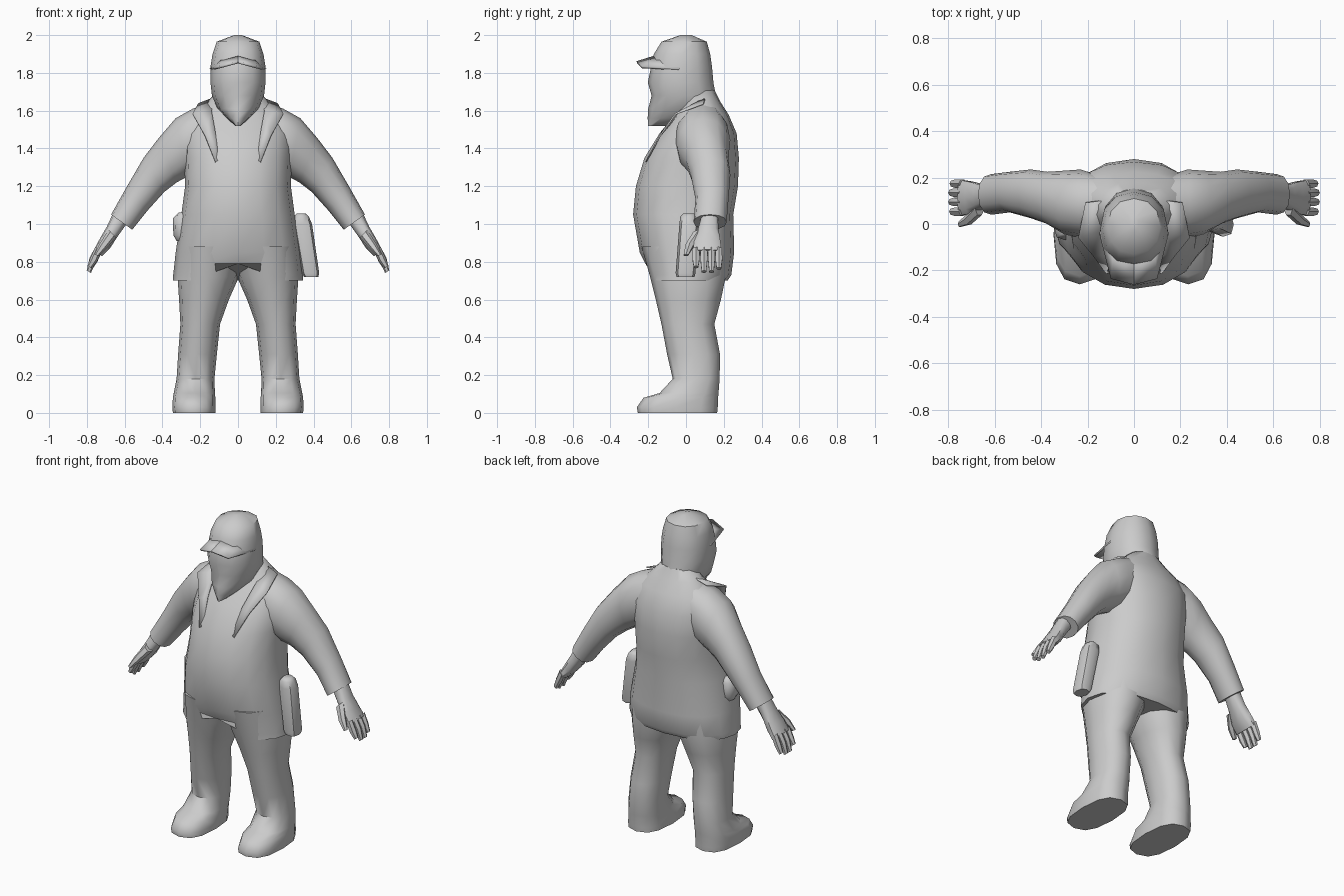
import bpy, bmesh, math
from mathutils import Vector

cube = bpy.data.objects.get("Cube")
if cube:
    bpy.data.objects.remove(cube, do_unlink=True)

GREY = (0.6, 0.6, 0.6, 1.0)
grey = bpy.data.materials.new("plain grey")
grey.use_nodes = True
grey.diffuse_color = GREY
grey.node_tree.nodes["Principled BSDF"].inputs["Base Color"].default_value = GREY


def finish(name, bm, mirror=False, thickness=0.0, angle=50):
    """Turn a bmesh into a shaded object, optionally mirrored or thickened."""
    bmesh.ops.recalc_face_normals(bm, faces=bm.faces)
    mesh = bpy.data.meshes.new(name)
    bm.to_mesh(mesh)
    bm.free()
    mesh.materials.append(grey)
    ob = bpy.data.objects.new(name, mesh)
    bpy.context.collection.objects.link(ob)
    bpy.ops.object.select_all(action='DESELECT')
    ob.select_set(True)
    bpy.context.view_layer.objects.active = ob
    bpy.ops.object.shade_smooth_by_angle(angle=math.radians(angle))
    if thickness:
        ob.modifiers.new("Thickness", 'SOLIDIFY').thickness = thickness
    if mirror:
        m = ob.modifiers.new("Mirror", 'MIRROR')
        m.use_mirror_merge = False
    return ob


def ring(a, b, y0, y1, n, e=2.0):
    """Rounded section between (x, z) points a and b, from y0 to y1."""
    pts = []
    for i in range(n):
        t = 2 * math.pi * i / n
        c, s = math.cos(t), math.sin(t)
        c = math.copysign(abs(c) ** (2 / e), c) if abs(c) > 1e-6 else 0
        s = math.copysign(abs(s) ** (2 / e), s) if abs(s) > 1e-6 else 0
        pts.append(Vector(((a[0] + b[0]) / 2 + (a[0] - b[0]) / 2 * c,
                           (y0 + y1) / 2 + (y1 - y0) / 2 * s,
                           (a[1] + b[1]) / 2 + (a[1] - b[1]) / 2 * c)))
    return pts


def skin(bm, rings):
    """Bridge a list of sections and close both ends."""
    vs = [[bm.verts.new(p) for p in r] for r in rings]
    n = len(vs[0])
    for lo, hi in zip(vs, vs[1:]):
        for i in range(n):
            j = (i + 1) % n
            bm.faces.new((lo[i], lo[j], hi[j], hi[i]))
    bm.faces.new(vs[0][::-1])
    bm.faces.new(vs[-1])


def loft(name, rings, **kw):
    bm = bmesh.new()
    skin(bm, rings)
    return finish(name, bm, **kw)


def level(z, x0, x1, y0, y1, n=12, e=2.0):
    """Horizontal section."""
    return ring((x1, z), (x0, z), y0, y1, n, e)


def strip(name, inner, outer, thickness):
    """Thin mirrored plate between two edges."""
    bm = bmesh.new()
    a = [bm.verts.new(p) for p in inner]
    b = [bm.verts.new(p) for p in outer]
    for i in range(len(a) - 1):
        bm.faces.new((a[i], a[i + 1], b[i + 1], b[i]))
    return finish(name, bm, mirror=True, thickness=thickness)


# Jacket body: z, half width, front y, back y
body = [(0.70, .345, -.215, .22), (0.73, .343, -.22, .24), (0.85, .33, -.245, .255),
        (1.05, .30, -.28, .25), (1.20, .28, -.265, .275), (1.35, .285, -.22, .28),
        (1.48, .29, -.14, .268), (1.58, .24, -.06, .225), (1.65, .16, -.01, .18),
        (1.71, .10, 0.0, .15)]
body_rings = [level(z, -w, w, f, b, 16, 2.2) for z, w, f, b in body]
# Front opening of the hem
for k, lift in ((0, .09), (1, .07)):
    for p in body_rings[k]:
        if p.y < 0 and abs(p.x) < 0.16:
            p.z += lift
loft("jacket_body", body_rings)

# Legs with shoes: z, inner x, outer x, front y, back y, squareness
leg = [(0.00, .12, .345, -.255, .165, 2.6), (0.03, .12, .347, -.26, .168, 2.6),
       (0.08, .12, .345, -.225, .17, 2.5), (0.105, .122, .34, -.14, .172, 2.4),
       (0.18, .125, .325, -.07, .178, 2.3), (0.31, .112, .317, -.10, .18, 2.2),
       (0.47, .095, .305, -.13, .15, 2.2), (0.60, .048, .312, -.16, .185, 2.2),
       (0.72, -.005, .32, -.19, .21, 2.2), (0.88, -.03, .30, -.235, .22, 2.2)]
loft("leg", [level(z, a, b, f, r, 12, e) for z, a, b, f, r, e in leg], mirror=True)

# Sleeves: upper point, lower point, front y, back y
sleeve = [((.10, 1.66), (.14, 1.30), -.03, .20), ((.24, 1.61), (.22, 1.28), -.06, .235),
          ((.33, 1.56), (.27, 1.25), -.045, .23), ((.42, 1.455), (.325, 1.22), 0.0, .225),
          ((.50, 1.35), (.39, 1.17), .025, .235), ((.59, 1.195), (.48, 1.07), .05, .225),
          ((.672, 1.05), (.56, .97), .04, .215)]
loft("sleeve", [ring(*s, 12, 2.2) for s in sleeve], mirror=True)

# Hand: palm, four fingers and thumb
bm = bmesh.new()
palm = [((.66, 1.06), (.59, 1.0), .08, .17), ((.695, .985), (.64, .93), .06, .175),
        ((.73, .925), (.675, .875), .04, .185), ((.762, .865), (.72, .83), .035, .192)]
skin(bm, [ring(*s, 10, 2.6) for s in palm])
for y, dx, tip in ((.053, 0, .765), (.095, .004, .74), (.135, .004, .74), (.174, -.002, .757)):
    skin(bm, [ring((.755, .88), (.722, .85), y - .02, y + .02, 6),
              ring((.782 + dx, .82), (.747 + dx, .80), y - .021, y + .021, 6),
              ring((.797 + dx, tip + .015), (.775 + dx, tip), y - .014, y + .014, 6)])
skin(bm, [ring((.685, .97), (.645, .93), .035, .10, 6),
          ring((.73, .90), (.692, .875), -.005, .045, 6),
          ring((.76, .84), (.738, .83), -.014, .014, 6)])
finish("hand", bm, mirror=True)

# Head with beard and cap crown: z, half width, front y, back y
head = [(1.52, .015, -.20, -.09), (1.56, .06, -.203, .10), (1.61, .108, -.20, .17),
        (1.68, .138, -.182, .158), (1.75, .146, -.202, .145), (1.83, .146, -.185, .138),
        (1.90, .135, -.17, .128), (1.965, .113, -.13, .11), (2.00, .02, -.03, .03)]
loft("head_and_cap", [level(z, -w, w, f, b, 12, 2.2) for z, w, f, b in head])

# Cap brim
strip("cap_brim",
      [(0, -.155, 1.895), (.09, -.12, 1.875), (.14, -.02, 1.835)],
      [(0, -.262, 1.862), (.10, -.236, 1.835), (.15, -.04, 1.822)], 0.012)

# Jacket lapels
strip("lapel",
      [(.13, .10, 1.67), (.14, -.03, 1.60), (.12, -.13, 1.49), (.10, -.205, 1.34)],
      [(.21, .09, 1.64), (.24, -.06, 1.585), (.175, -.14, 1.47), (.12, -.215, 1.33)], 0.008)

# Holster on the left hip and pouch on the right hip
loft("holster", [level(.72, .35, .425, -.05, .045, 8, 2.6), level(.74, .338, .43, -.055, .05, 8, 2.6),
                 level(1.0, .292, .392, -.035, .065, 8, 2.6), level(1.04, .295, .375, -.03, .06, 8, 2.6),
                 level(1.055, .31, .36, -.015, .045, 8, 2.6)])
loft("pouch", [level(.91, -.325, -.25, -.05, .03, 8, 2.6), level(.94, -.342, -.25, -.07, .05, 8, 2.6),
               level(1.03, -.345, -.25, -.07, .05, 8, 2.6), level(1.06, -.315, -.25, -.05, .03, 8, 2.6)])
